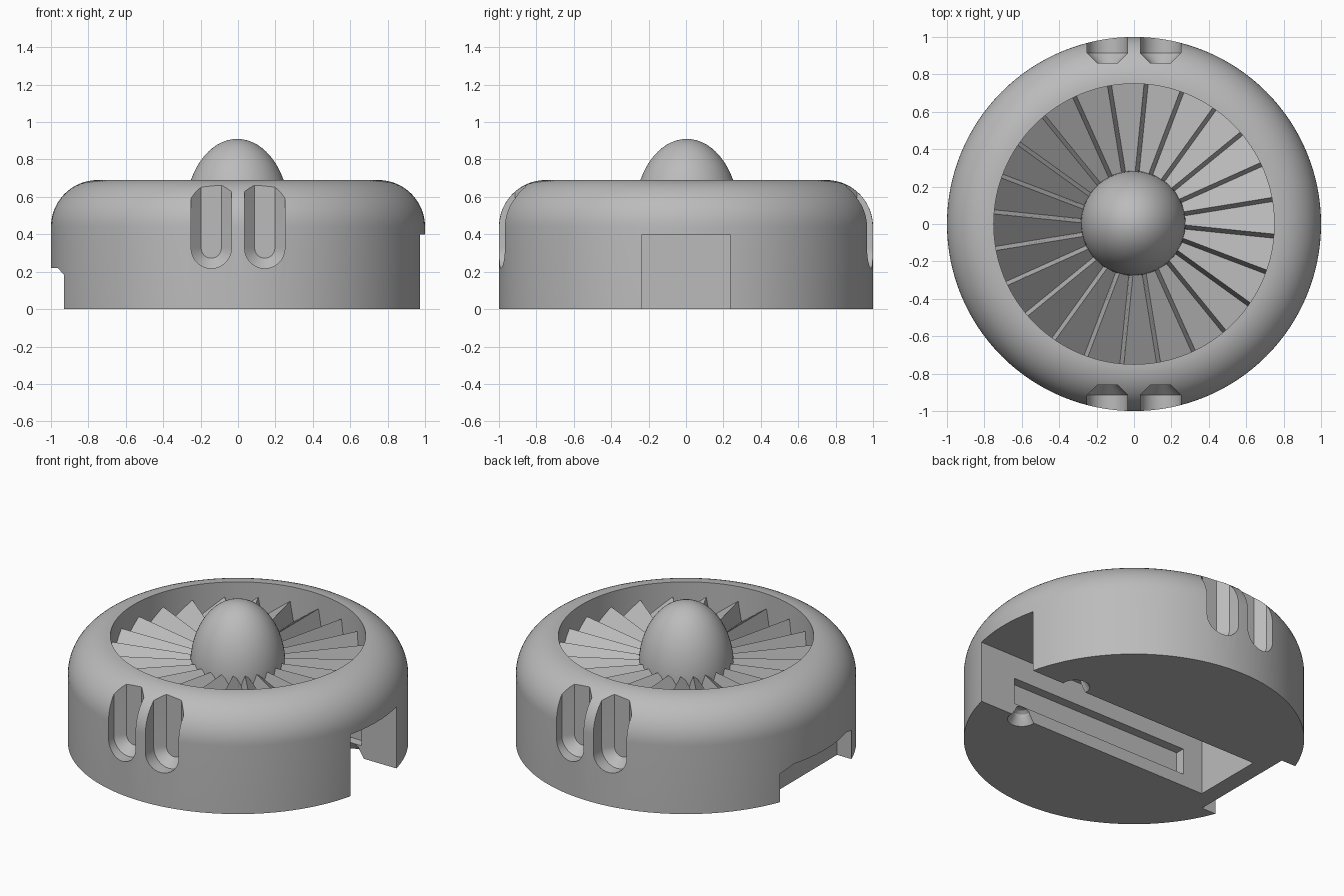
import bpy, bmesh
from math import sin, cos, pi, radians, sqrt

cube = bpy.data.objects.get("Cube")
if cube:
    bpy.data.objects.remove(cube)

grey = bpy.data.materials.new("plain grey")
grey.use_nodes = True
grey.diffuse_color = (0.5, 0.5, 0.5, 1)
grey.node_tree.nodes["Principled BSDF"].inputs["Base Color"].default_value = (0.5, 0.5, 0.5, 1)


def make(name, bm):
    bmesh.ops.recalc_face_normals(bm, faces=bm.faces[:])
    mesh = bpy.data.meshes.new(name)
    bm.to_mesh(mesh)
    bm.free()
    mesh.materials.append(grey)
    ob = bpy.data.objects.new(name, mesh)
    bpy.context.collection.objects.link(ob)
    return ob


def lathe(name, profile, steps, centre=(0, 0)):
    """Turn an (r, z) profile that starts and ends on the axis."""
    bm = bmesh.new()
    verts = [bm.verts.new((r, 0, z)) for r, z in profile]
    edges = [bm.edges.new(pair) for pair in zip(verts, verts[1:])]
    bmesh.ops.spin(bm, geom=verts + edges, cent=(0, 0, 0), axis=(0, 0, 1),
                   angle=2 * pi, steps=steps)
    bmesh.ops.remove_doubles(bm, verts=bm.verts[:], dist=0.0001)
    bmesh.ops.translate(bm, verts=bm.verts[:], vec=(*centre, 0))
    return make(name, bm)


def loft(bm, rings):
    """Skin a closed solid through rings of equal length."""
    rings = [[bm.verts.new(p) for p in ring] for ring in rings]
    n = len(rings[0])
    bm.faces.new(rings[0])
    bm.faces.new(rings[-1])
    for a, b in zip(rings, rings[1:]):
        for i in range(n):
            j = (i + 1) % n
            bm.faces.new((a[i], a[j], b[j], b[i]))


def prism_x(name, section, x0, x1):
    bm = bmesh.new()
    loft(bm, [[(x, y, z) for y, z in section] for x in (x0, x1)])
    return make(name, bm)


def carve(body, cutter):
    cutter.hide_render = True
    mod = body.modifiers.new("carve", 'BOOLEAN')
    mod.operation = 'DIFFERENCE'
    mod.solver = 'EXACT'
    mod.object = cutter
    select(body)
    bpy.ops.object.modifier_apply(modifier=mod.name)
    bpy.data.objects.remove(cutter)


def select(ob):
    bpy.ops.object.select_all(action='DESELECT')
    ob.select_set(True)
    bpy.context.view_layer.objects.active = ob


def smooth(ob, degrees):
    select(ob)
    bpy.ops.object.shade_smooth_by_angle(angle=radians(degrees))


# Housing: round drum with a rolled top rim and an open well
rim = [(0.75 + 0.25 * cos(t * pi / 32), 0.44 + 0.25 * sin(t * pi / 32)) for t in range(17)]
housing = lathe("housing", [(0, 0), (1, 0)] + rim + [(0.75, 0.44), (0, 0.44)], 128)

# Channel under the housing, open at one end
w = 0.235
carve(housing, prism_x("channel_cutter", [(-w, -0.1), (w, -0.1), (w, 0.4), (-w, 0.4)], -0.717, 1.1))

# Wide low notch at the other end
carve(housing, prism_x("notch_cutter", [(-0.365, -0.1), (0.365, -0.1), (0.365, 0.185),
                                        (0.27, 0.22), (-0.27, 0.22), (-0.365, 0.185)], -1.1, -0.828))

for side in (-1, 1):
    # Long recess in each channel wall
    a, b = side * 0.2, side * 0.295
    carve(housing, prism_x("recess_cutter", [(a, 0.08), (b, 0.08), (b, 0.25), (a, 0.25)], -0.575, 0.72))
    # Countersunk pocket on each lower channel edge
    carve(housing, lathe("pocket_cutter", [(0, -0.05), (0.085, -0.05), (0.085, 0), (0.055, 0.045),
                                           (0.05, 0.06), (0.03, 0.075), (0, 0.078)],
                         24, (0.655, side * 0.245)))


# Grip slots: round-bottomed, with bevelled floors, two at the front and two at the back
def slot_ring(x, y, r):
    arc = [(x + r * cos(pi + t * pi / 16), y, 0.326 + r * sin(pi + t * pi / 16)) for t in range(17)]
    return [(x - r, y, 1)] + arc + [(x + r, y, 1)]


for side in (-1, 1):
    for x in (-0.143, 0.143):
        bm = bmesh.new()
        loft(bm, [slot_ring(x, side * y, r) for y, r in ((1.1, 0.108), (0.914, 0.108), (0.86, 0.054))])
        carve(housing, make("slot_cutter", bm))
smooth(housing, 25)

# Fan: pitched blades, each high on its leading edge
bm = bmesh.new()
count, floor = 24, 0.42
step = 2 * pi / count
for k in range(count):
    start = radians(9.2) + k * step
    rings = []
    for r, low, high in ((0.2, 0.495, 0.55), (0.755, 0.465, 0.595)):
        corners = ((start, floor), (start, low), (start + 0.022 / r, high),
                   (start + step, low), (start + step, floor))
        rings.append([(r * cos(a), r * sin(a), z) for a, z in corners])
    loft(bm, rings)
make("fan_blades", bm)

# Hub: domed nose in the middle of the fan
dome = [(0.28 * cos(t * pi / 32), 0.5 + 0.41 * sin(t * pi / 32)) for t in range(16)]
hub = lathe("hub", [(0, 0.43), (0.28, 0.43)] + dome + [(0, 0.91)], 64, (-0.004, 0.004))
smooth(hub, 40)
